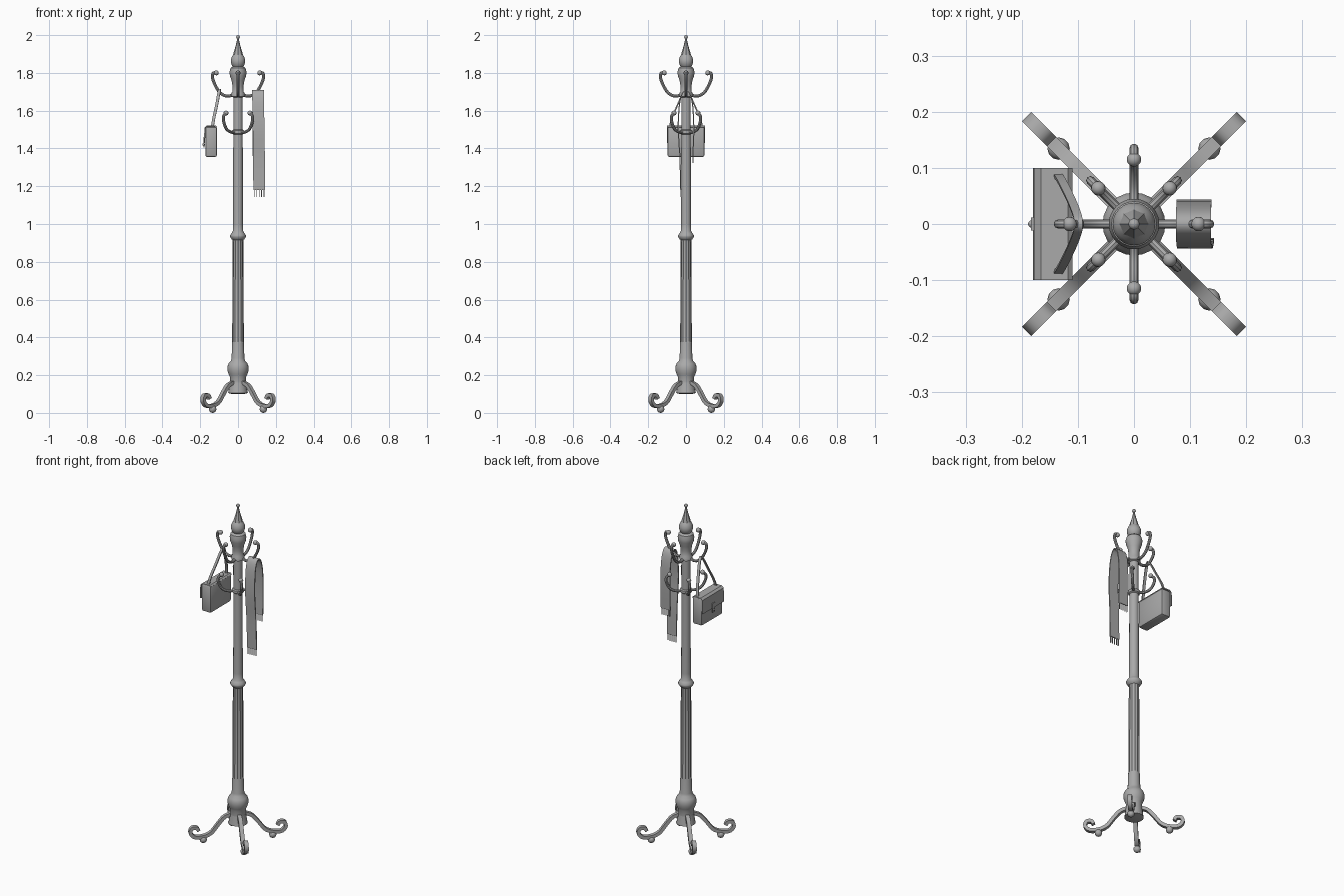
import bpy, bmesh, math
from mathutils import Vector, Matrix

if "Cube" in bpy.data.objects:
    bpy.data.objects.remove(bpy.data.objects["Cube"])

metal = bpy.data.materials.new("mid grey")
metal.diffuse_color = (0.4, 0.4, 0.4, 1)
metal.use_nodes = True
metal.node_tree.nodes["Principled BSDF"].inputs["Base Color"].default_value = metal.diffuse_color


def finish(bm, name, smooth=True):
    bmesh.ops.recalc_face_normals(bm, faces=bm.faces)
    me = bpy.data.meshes.new(name)
    bm.to_mesh(me)
    bm.free()
    ob = bpy.data.objects.new(name, me)
    bpy.context.collection.objects.link(ob)
    me.materials.append(metal)
    if smooth:
        bpy.ops.object.select_all(action='DESELECT')
        ob.select_set(True)
        bpy.context.view_layer.objects.active = ob
        bpy.ops.object.shade_smooth_by_angle(angle=math.radians(40))
    return ob


def spline(pts, n=5):
    """Catmull-Rom points through the given path."""
    p = [Vector(q) for q in pts]
    p = [2 * p[0] - p[1]] + p + [2 * p[-1] - p[-2]]
    out = []
    for i in range(1, len(p) - 2):
        a, b, c, d = p[i - 1:i + 3]
        for k in range(n):
            t = k / n
            out.append(0.5 * (2 * b + (c - a) * t + (2 * a - 5 * b + 4 * c - d) * t * t
                              + (3 * b - a - 3 * c + d) * t ** 3))
    return out + [p[-2]]


def sweep(bm, path, section, side=None):
    """Sweep a closed (side, normal) section along a path."""
    rings = []
    for i, p in enumerate(path):
        t = (path[min(i + 1, len(path) - 1)] - path[max(i - 1, 0)]).normalized()
        s = Vector(side(i / (len(path) - 1)) if callable(side) else side)
        s = (s - t * s.dot(t)).normalized()
        n = t.cross(s)
        rings.append([bm.verts.new(p + s * a + n * b) for a, b in section])
    m = len(section)
    for r, q in zip(rings, rings[1:]):
        for j in range(m):
            bm.faces.new((r[j], r[(j + 1) % m], q[(j + 1) % m], q[j]))
    bm.faces.new(rings[0])
    bm.faces.new(rings[-1])


def ring(r, n=8):
    return [(r * math.cos(2 * math.pi * k / n), r * math.sin(2 * math.pi * k / n)) for k in range(n)]


def bar(w, h):
    return [(-w / 2, -h / 2), (w / 2, -h / 2), (w / 2, h / 2), (-w / 2, h / 2)]


def ball(bm, loc, r):
    bmesh.ops.create_uvsphere(bm, u_segments=12, v_segments=8, radius=r,
                              matrix=Matrix.Translation(loc))


def lathe(name, profile, n=24, flute=None):
    bm = bmesh.new()
    rings = []
    for r, z in profile:
        cut = flute and flute[0] < z < flute[1]
        rings.append([bm.verts.new((rr * math.cos(a), rr * math.sin(a), z)) for k in range(n)
                      for a, rr in [(2 * math.pi * k / n, r * (0.88 if cut and k % 2 else 1))]])
    for a, b in zip(rings, rings[1:]):
        for k in range(n):
            bm.faces.new((a[k], a[(k + 1) % n], b[(k + 1) % n], b[k]))
    bm.faces.new(rings[0])
    bm.faces.new(rings[-1])
    return finish(bm, name)


# Turned pole with fluted lower shaft
lathe("pole", [
    (.044, .105), (.046, .115), (.044, .15), (.043, .19), (.05, .205), (.056, .225), (.056, .245),
    (.05, .262), (.038, .275), (.034, .29), (.031, .37), (.031, .38), (.028, .9), (.028, .915),
    (.034, .92), (.042, .932), (.042, .94), (.034, .952), (.028, .96), (.026, 1.0), (.025, 1.475),
    (.032, 1.48), (.032, 1.495), (.025, 1.5), (.025, 1.67), (.036, 1.675), (.036, 1.69),
    (.03, 1.7), (.029, 1.73), (.034, 1.76), (.043, 1.785), (.045, 1.805), (.04, 1.825),
    (.026, 1.835)], flute=(.375, .905))
# Finial: ball, faceted spike and tip
lathe("finial_ball", [(.02, 1.825), (.032, 1.838), (.038, 1.855), (.038, 1.87), (.032, 1.887),
                      (.022, 1.9)])
lathe("finial_spike", [(.026, 1.895), (.024, 1.905), (.012, 1.945), (.003, 1.985)], n=8)
bm = bmesh.new()
ball(bm, (0, 0, 1.99), .01)
finish(bm, "finial_tip")
# Wide collar where the legs meet the pole
lathe("base_collar", [(.03, .1), (.052, .105), (.05, .115), (.044, .16)])


def around(name, path, section, start, balls):
    """Four radial copies of a swept arm with its balls."""
    for k in range(4):
        a = start + k * math.pi / 2
        c, s = math.cos(a), math.sin(a)
        bm = bmesh.new()
        sweep(bm, [Vector((r * c, r * s, z)) for r, z in spline(path)], section, (-s, c, 0))
        for r, z, rad in balls:
            ball(bm, (r * c, r * s, z), rad)
        finish(bm, f"{name}_{k + 1}")


# Hooks and legs
around("upper_hook", [(.02, 1.685), (.06, 1.677), (.095, 1.695), (.118, 1.73), (.134, 1.77),
                      (.132, 1.797), (.116, 1.802)], ring(.008), 0, [(.115, 1.8, .013)])
around("lower_hook", [(.02, 1.488), (.05, 1.486), (.085, 1.502), (.106, 1.54), (.108, 1.57),
                      (.09, 1.588)], ring(.008), math.pi / 4, [(.09, 1.587, .013)])
around("leg", [(.035, .162), (.075, .145), (.11, .105), (.145, .06), (.185, .04), (.235, .038),
               (.26, .062), (.254, .09), (.228, .093), (.216, .075)],
       bar(.023, .019), math.pi / 4, [(.19, .02, .02)])

# Handbag body with softened edges
bm = bmesh.new()
bmesh.ops.create_cube(bm, size=1, matrix=Matrix.Translation((-.142, 0, 1.435))
                      @ Matrix.Diagonal((.062, .196, .16, 1)))
bmesh.ops.bevel(bm, geom=bm.edges[:], offset=.01, segments=2, affect='EDGES', profile=.5)
finish(bm, "bag_body")
# Flap folding over the top and down the outer face
bm = bmesh.new()
sweep(bm, [Vector((x, 0, z)) for x, z in
           [(-.112, 1.512), (-.118, 1.518), (-.165, 1.518), (-.175, 1.51), (-.177, 1.43)]],
      bar(.2, .006), (0, 1, 0))
finish(bm, "bag_flap")
# Closing tab and clasp
bm = bmesh.new()
bmesh.ops.create_cube(bm, size=1, matrix=Matrix.Translation((-.181, 0, 1.433))
                      @ Matrix.Diagonal((.005, .024, .055, 1)))
ball(bm, (-.182, 0, 1.42), .007)
finish(bm, "bag_clasp")
# Strap looped over the hook
bm = bmesh.new()
strap = [(-.138, -.09, 1.5), (-.128, -.075, 1.56), (-.113, -.045, 1.63), (-.102, -.018, 1.69),
         (-.098, 0, 1.71)]
strap += [(x, -y, z) for x, y, z in strap[-2::-1]]
sweep(bm, spline(strap), bar(.015, .006), (1, 0, .25))
finish(bm, "bag_strap")

# Scarf draped over the right hook, longer in front
bm = bmesh.new()
drape = [(.112, -.028, 1.18), (.111, -.032, 1.35), (.109, -.041, 1.5), (.107, -.036, 1.62),
         (.106, -.022, 1.685), (.106, 0, 1.707), (.106, .022, 1.685), (.107, .036, 1.62),
         (.107, .041, 1.5), (.107, .037, 1.36)]
sweep(bm, spline(drape), bar(.062, .006), (1, 0, 0))
finish(bm, "scarf")
# Fringe at both ends
bm = bmesh.new()
for x, y, z in (drape[0], drape[-1]):
    for k in range(5):
        bmesh.ops.create_cube(bm, size=1, matrix=Matrix.Translation((x - .026 + k * .013, y, z - .018))
                              @ Matrix.Diagonal((.004, .004, .04, 1)))
finish(bm, "scarf_fringe", False)
